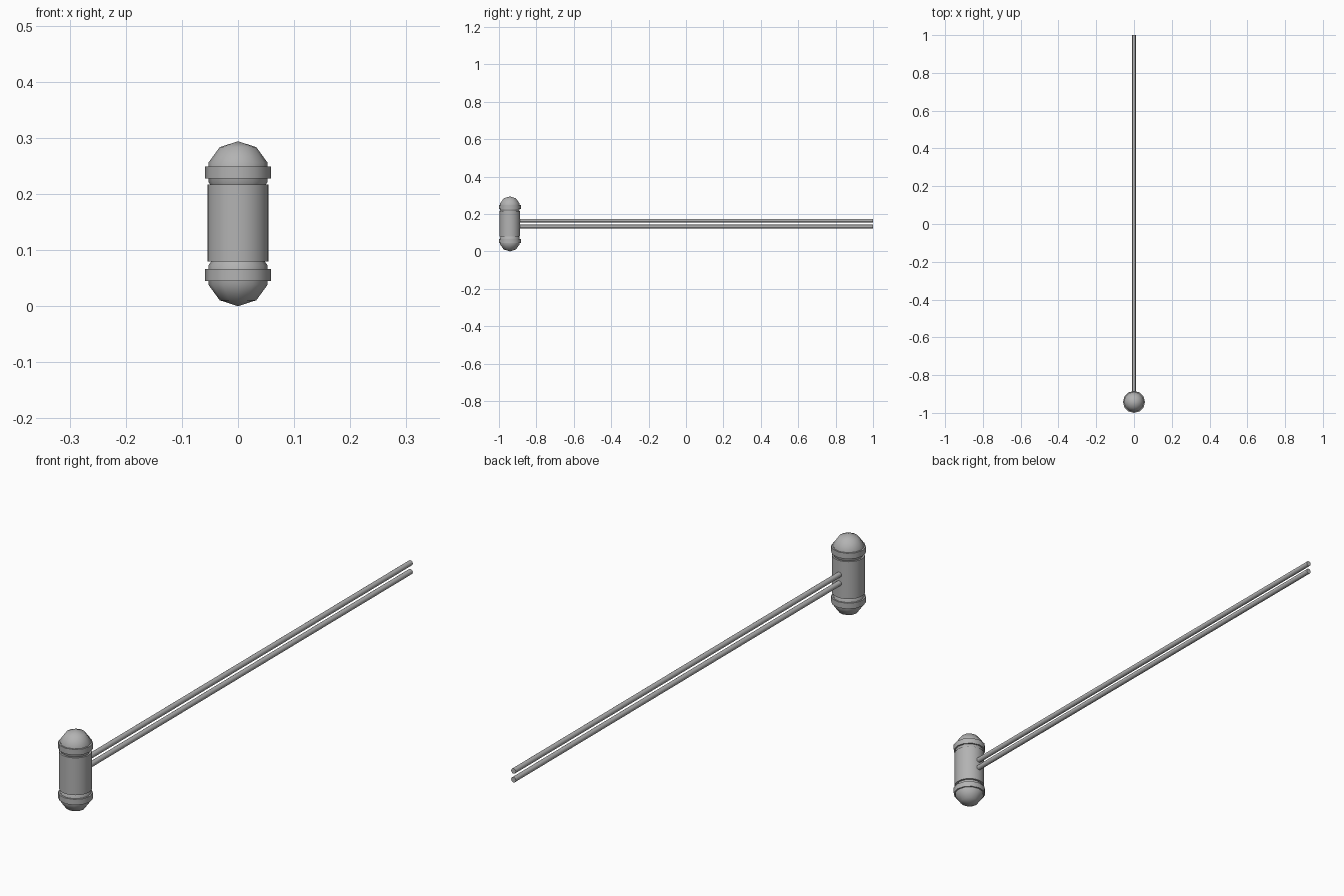
import bpy
from math import radians

if "Cube" in bpy.data.objects:
    bpy.data.objects.remove(bpy.data.objects["Cube"])

Y = -0.942      # head axis position
MID = 0.147     # head mid height

grey = bpy.data.materials.new("dark_grey")
grey.diffuse_color = (0.45, 0.45, 0.45, 1)
grey.use_nodes = True
grey.node_tree.nodes["Principled BSDF"].inputs["Base Color"].default_value = grey.diffuse_color


def finish(obj, name):
    obj.name = name
    obj.data.materials.append(grey)
    bpy.ops.object.shade_smooth_by_angle(angle=radians(40))


def cylinder(name, r, depth, loc, sides=32, rot=(0, 0, 0)):
    bpy.ops.mesh.primitive_cylinder_add(vertices=sides, radius=r, depth=depth,
                                        location=loc, rotation=rot)
    finish(bpy.context.object, name)


# main barrel of the head
cylinder("head_barrel", 0.0545, 0.137, (0, Y, MID + 0.001))

# rounded end and raised collar at both ends
for side, label in ((1, "upper"), (-1, "lower")):
    z = MID + side * 0.0915
    bpy.ops.mesh.primitive_uv_sphere_add(segments=12, ring_count=5, radius=0.0555,
                                         location=(0, Y, z))
    finish(bpy.context.object, label + "_dome")
    cylinder(label + "_collar", 0.0585, 0.021, (0, Y, z), 12)

# twin handle rods
for z, label in ((0.165, "upper"), (0.133, "lower")):
    cylinder(label + "_rod", 0.0095, 1.92, (0, 0.04, z), 16, (radians(90), 0, 0))
